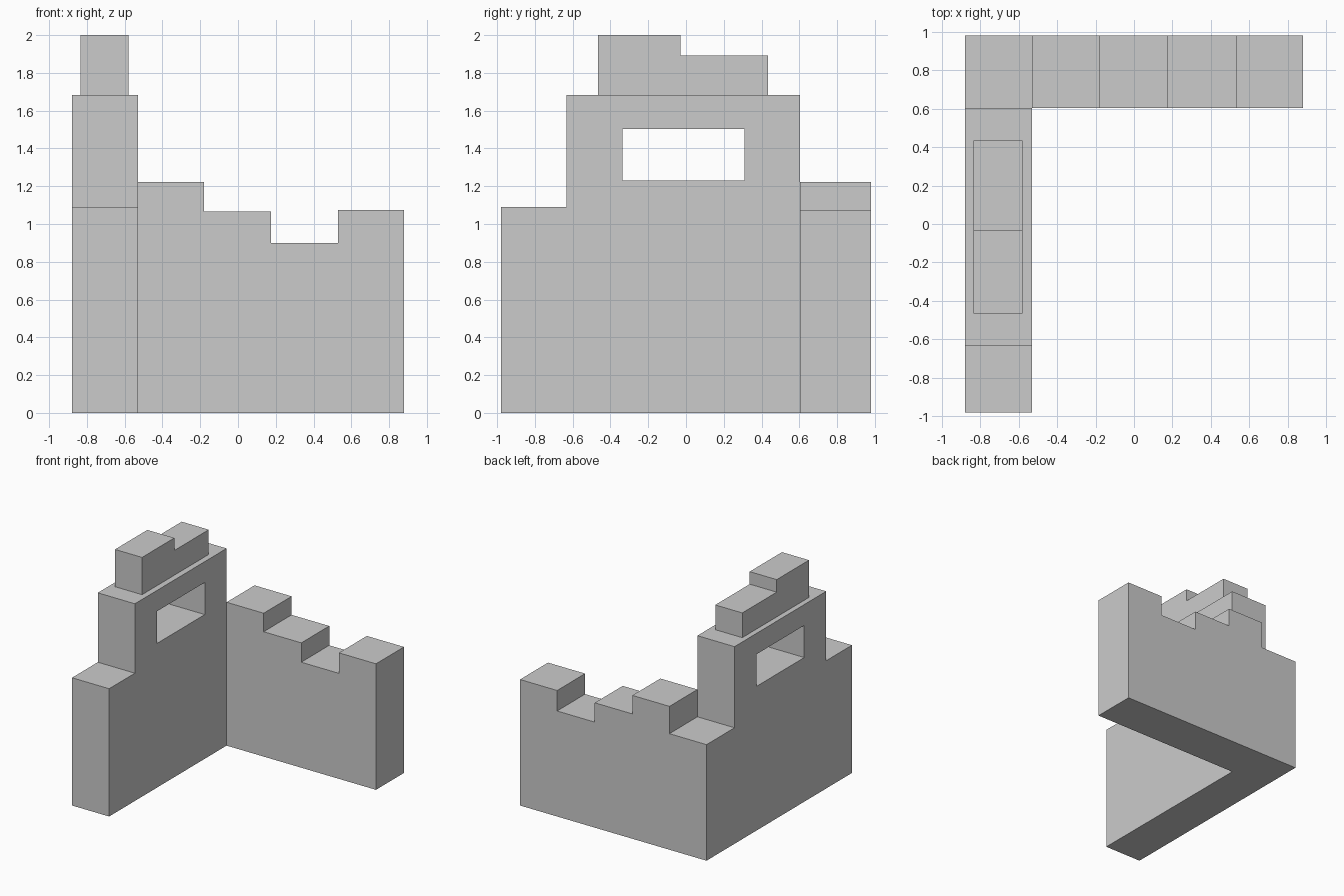
import bpy, bmesh
from mathutils import Vector

if "Cube" in bpy.data.objects:
    bpy.data.objects.remove(bpy.data.objects["Cube"])

# Shared plan lines
X0, X1 = -0.88, -0.53          # thickness of the side wall
Y0, Y1 = 0.603, 0.98           # thickness of the back wall
COLS = [X1, -0.18, 0.175, 0.53, 0.88]
HEIGHTS = [1.223, 1.065, 0.90, 1.075]


def extrude_profile(name, pts, axis, lo, hi):
    """Extrude a (horizontal, z) outline along 'x' or 'y' from lo to hi."""
    def place(h, z):
        return (lo, h, z) if axis == 'x' else (h, lo, z)
    bm = bmesh.new()
    face = bm.faces.new([bm.verts.new(place(h, z)) for h, z in pts])
    ext = bmesh.ops.extrude_face_region(bm, geom=[face])
    i = 0 if axis == 'x' else 1
    for v in ext['geom']:
        if isinstance(v, bmesh.types.BMVert):
            v.co[i] = hi
    bmesh.ops.recalc_face_normals(bm, faces=bm.faces)
    me = bpy.data.meshes.new(name)
    bm.to_mesh(me)
    bm.free()
    ob = bpy.data.objects.new(name, me)
    bpy.context.collection.objects.link(ob)
    return ob


def steps(edges, heights):
    """Stepped outline standing on z = 0."""
    pts = [(edges[0], 0), (edges[-1], 0)]
    for a, b, z in reversed(list(zip(edges, edges[1:], heights))):
        pts += [(b, z), (a, z)]
    return pts


def combine(target, other, operation):
    """Boolean another solid into the target and remove the helper."""
    mod = target.modifiers.new(operation.lower(), 'BOOLEAN')
    mod.operation, mod.solver, mod.object = operation, 'EXACT', other
    bpy.context.view_layer.objects.active = target
    bpy.ops.object.modifier_apply(modifier=mod.name)
    bpy.data.objects.remove(other)


# Tall side wall, running through to the low corner
wall = extrude_profile("ruined_walls",
                       steps([-0.98, -0.633, Y0, Y1], [1.09, 1.682, 0.99]),
                       'x', X0, X1)

# Window opening
window = extrude_profile("window_cutter",
                         [(-0.337, 1.23), (0.309, 1.23), (0.309, 1.504), (-0.337, 1.504)],
                         'x', X0 - 0.2, X1 + 0.2)
combine(wall, window, 'DIFFERENCE')

# Stepped back wall, merged at the corner
back = extrude_profile("back_wall", steps(COLS, HEIGHTS), 'y', Y0, Y1)
combine(wall, back, 'UNION')

# Merge flush faces into clean flat ones
bm = bmesh.new()
bm.from_mesh(wall.data)
bmesh.ops.remove_doubles(bm, verts=bm.verts, dist=1e-5)
bmesh.ops.dissolve_limit(bm, angle_limit=0.01, verts=bm.verts, edges=bm.edges)
bm.to_mesh(wall.data)
bm.free()

# Narrow stepped cap on top of the side wall
extrude_profile("wall_cap",
                [(-0.465, 1.682), (0.434, 1.682), (0.434, 1.893),
                 (-0.03, 1.893), (-0.03, 2.0), (-0.465, 2.0)],
                'x', -0.835, -0.58)
